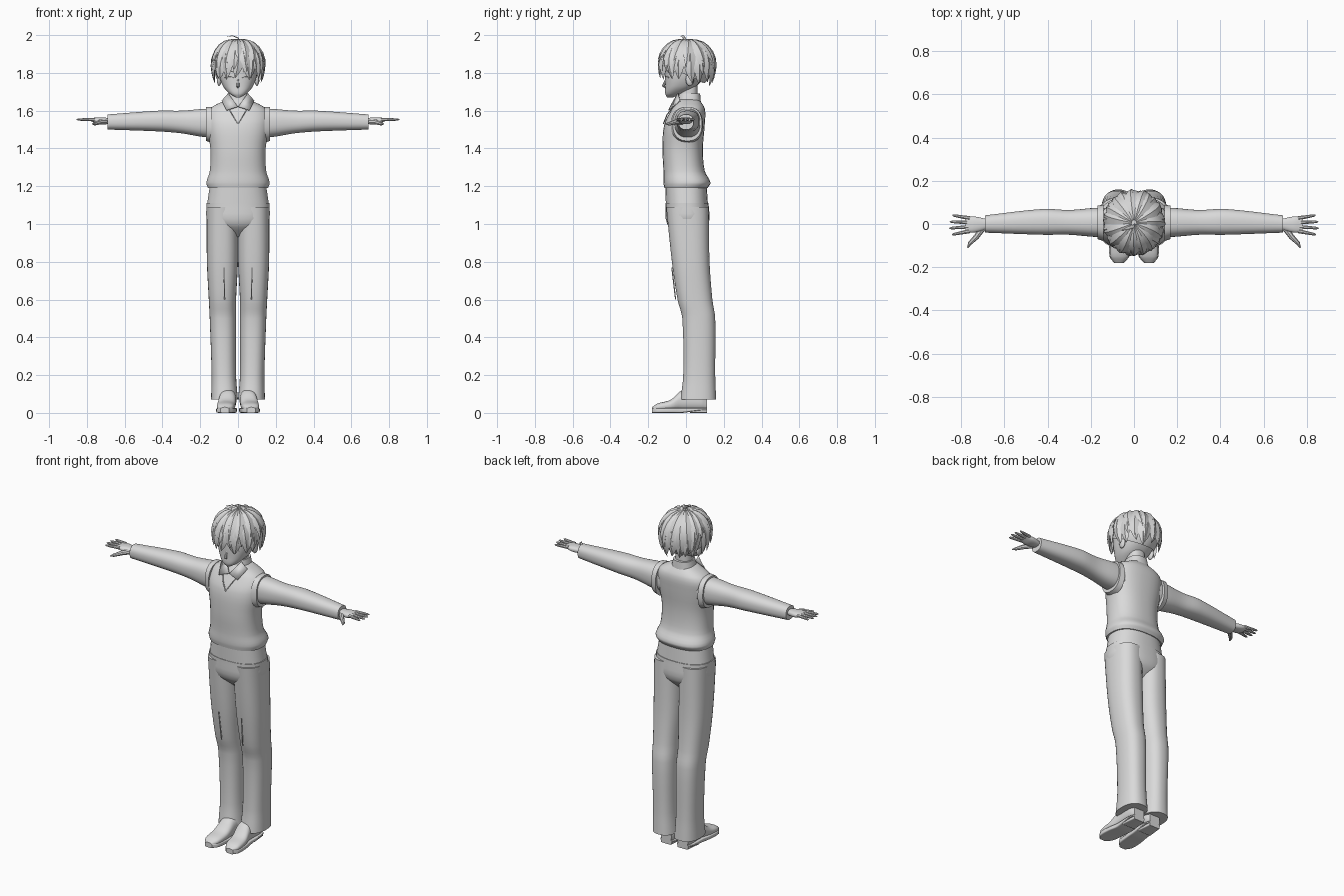
import bpy, bmesh, random
from math import sin, cos, pi
from mathutils import Vector, Matrix

random.seed(7)
old = bpy.data.objects.get("Cube")
if old:
    bpy.data.objects.remove(old, do_unlink=True)

shade = (.7, .7, .7, 1)
grey = bpy.data.materials.new("plain grey")
grey.use_nodes = True
grey.diffuse_color = shade
grey.node_tree.nodes["Principled BSDF"].inputs["Base Color"].default_value = shade


def finish(name, bm, mirror=False, angle=.7):
    """Turn a bmesh into a shaded object, optionally mirrored left to right."""
    bmesh.ops.recalc_face_normals(bm, faces=bm.faces[:])
    mesh = bpy.data.meshes.new(name)
    bm.to_mesh(mesh)
    bm.free()
    mesh.materials.append(grey)
    part = bpy.data.objects.new(name, mesh)
    bpy.context.collection.objects.link(part)
    bpy.ops.object.select_all(action="DESELECT")
    part.select_set(True)
    bpy.context.view_layer.objects.active = part
    bpy.ops.object.shade_smooth_by_angle(angle=angle)
    if mirror:
        modifier = part.modifiers.new("Mirror", "MIRROR")
        modifier.use_mirror_merge = False
    return part


def skin(bm, rings):
    """Bridge rings of points with quads and close both ends."""
    rings = [[bm.verts.new(point) for point in ring] for ring in rings]
    for lower, upper in zip(rings, rings[1:]):
        for i in range(len(lower)):
            bm.faces.new((lower[i - 1], lower[i], upper[i], upper[i - 1]))
    bm.faces.new(rings[0])
    bm.faces.new(rings[-1])


def spline(rows, steps=4):
    """Smooth in-between sections; the first column is the position."""
    rows = [Vector(row) for row in rows]
    last = len(rows) - 1

    def slope(i):
        before, after = rows[max(i - 1, 0)], rows[min(i + 1, last)]
        return (after - before) / (after[0] - before[0])

    result = []
    for i in range(last):
        start, end = rows[i], rows[i + 1]
        gap = end[0] - start[0]
        for k in range(steps):
            t = k / steps
            blend = t * t * (3 - 2 * t)
            bend = slope(i) * t * (1 - t) ** 2 - slope(i + 1) * t * t * (1 - t)
            result.append(start.lerp(end, blend) + bend * gap)
    return result + [rows[last]]


def loft(name, axis, rows, mirror=False, power=2.4, sides=32):
    """Rounded sections along an axis: position, then low and high each way."""
    def squash(value):
        return abs(value) ** (2 / power) * (1 if value > 0 else -1)

    rings = []
    for place, low, high, near, far in spline(rows):
        ring = []
        for i in range(sides):
            turn = 2 * pi * (i + .5) / sides
            a = (low + high + (high - low) * squash(cos(turn))) / 2
            b = (near + far + (far - near) * squash(sin(turn))) / 2
            ring.append({"x": (place, a, b), "y": (a, place, b), "z": (a, b, place)}[axis])
        rings.append(ring)
    bm = bmesh.new()
    skin(bm, rings)
    return finish(name, bm, mirror)


def body(name, rows):
    """Upright loft, equal on both sides: height, half width, front, back."""
    return loft(name, "z", [(z, -half, half, front, back) for z, half, front, back in rows])


def sweep(bm, points, widths, flat=1, normals=None, sides=8):
    """Tapered tube through points, flattened along its normals."""
    points = [Vector(point) for point in points]
    rings = []
    for k, point in enumerate(points):
        along = points[min(k + 1, len(points) - 1)] - points[max(k - 1, 0)]
        along.normalize()
        out = normals[k] if normals else Vector((.1, -.3, 1))
        side = along.cross(out).normalized()
        out = side.cross(along)
        ring = []
        for i in range(sides):
            turn = 2 * pi * i / sides
            ring.append(point + widths[k] * (side * cos(turn) + out * flat * sin(turn)))
        rings.append(ring)
    skin(bm, rings)


def ridge(name, points, width=.003):
    bm = bmesh.new()
    sweep(bm, points, [width] * len(points), sides=6)
    finish(name, bm, mirror=True)


# Knitted vest with a bulging hem, a V neckline and trimmed armholes
body("vest", [
    (1.19, .16, -.115, .115), (1.22, .168, -.12, .13), (1.28, .15, -.12, .1),
    (1.4, .147, -.125, .09), (1.53, .166, -.115, .1), (1.61, .15, -.075, .1),
    (1.66, .06, -.045, .07)])
ridge("vest_neckline", [(.06, -.06, 1.63), (.03, -.1, 1.58), (0, -.12, 1.53)])
loft("armhole_trim", "x", [(.14, -.08, .09, 1.43, 1.62), (.17, -.07, .085, 1.44, 1.62)], mirror=True)

# Shirt collar
body("collar_band", [(1.63, .07, -.05, .08), (1.69, .055, -.04, .075)])
bm = bmesh.new()
flap = [(0, -.08, 1.62), (.05, -.04, 1.69), (.085, -.03, 1.65), (.06, -.09, 1.6)]
bm.faces.new([bm.verts.new(corner) for corner in flap])
collar_flap = finish("collar_flap", bm, mirror=True)
collar_flap.modifiers.new("Thickness", "SOLIDIFY").thickness = .006

# Sleeves
loft("sleeve", "x", [
    (.12, -.06, .075, 1.46, 1.61), (.18, -.06, .075, 1.46, 1.61), (.3, -.05, .065, 1.48, 1.6),
    (.42, -.05, .07, 1.49, 1.6), (.69, -.04, .04, 1.5, 1.58)], mirror=True)

# Hands: palm, four fingers and a thumb
loft("palm", "x", [
    (.67, -.02, .02, 1.53, 1.56), (.74, -.04, .035, 1.53, 1.565),
    (.78, -.035, .03, 1.545, 1.56)], mirror=True)
bm = bmesh.new()
for finger in range(4):
    root = Vector((.76, .027 - .02 * finger, 1.553))
    reach = Vector((.1 - .012 * abs(finger - 1.6), root.y / 2, 0))
    sweep(bm, [root + reach * t for t in (0, .5, .9, 1)], [.01, .008, .006, .002])
sweep(bm, [(.7, -.02, 1.54), (.73, -.06, 1.54), (.76, -.09, 1.53), (.77, -.11, 1.53)],
      [.014, .013, .009, .003])
finish("fingers", bm, mirror=True)

# Trousers: waistband, hips and two legs with flared hems
body("waistband", [(1.1, .165, -.107, .117), (1.2, .15, -.11, .11)])
body("hips", [(.93, .04, -.03, .06), (1, .155, -.1, .12), (1.11, .168, -.11, .12)])
loft("trouser_leg", "z", [
    (.07, 0, .143, -.03, .16), (.2, .01, .14, -.015, .155), (.5, .01, .15, -.02, .155),
    (.6, .01, .155, -.045, .14), (.8, 0, .165, -.075, .125), (1.09, 0, .167, -.105, .12)],
    mirror=True)
ridge("knee_crease", [(.07, -.055, .6), (.075, -.075, .77)])

# Shoes: uppers, soles sharing their outline, and heels
shoe = [(-.18, .05, .09, .03), (-.15, .025, .11, .05), (-.08, .015, .11, .07),
        (-.02, .01, .1, .12), (.08, .01, .1, .12), (.11, .02, .09, .09)]
loft("shoe_upper", "y", [(y, inner, outer, .01, top) for y, inner, outer, top in shoe], mirror=True)
rim = .003
loft("shoe_sole", "y", [(y, inner - rim, outer + rim, .014 if y > 0 else 0, .026)
                        for y, inner, outer, top in shoe], mirror=True, power=6)
loft("shoe_heel", "y", [(.02, .01, .1, 0, .02), (.11, .02, .09, 0, .02)], mirror=True, power=6)

# Neck, head and face
body("neck", [(1.62, .05, -.035, .06), (1.76, .045, -.035, .06)])
body("head", [
    (1.67, .012, -.1, -.07), (1.69, .045, -.11, -.02), (1.73, .08, -.11, .055),
    (1.8, .103, -.11, .11), (1.9, .1, -.1, .11), (1.95, .03, -.03, .04)])
bm = bmesh.new()
sweep(bm, [(0, -.1, 1.78), (0, -.12, 1.73), (0, -.105, 1.72)], [.004, .008, .004],
      normals=[Vector((0, -1, 0))] * 3)
finish("nose", bm)
for name, height in (("upper_lashes", 1.775), ("eyebrow", 1.805)):
    arc = [(.02 + .05 * t, -.107 + .015 * t * t, height + .03 * t * (1 - t)) for t in (0, .3, .6, 1)]
    ridge(name, arc)
bm = bmesh.new()
bmesh.ops.create_uvsphere(bm, u_segments=16, v_segments=10, radius=1, matrix=(
    Matrix.Translation((.1, .02, 1.765)) @ Matrix.Diagonal((.012, .022, .034, 1))))
finish("ear", bm, mirror=True)

# Hair: a trimmed cap beneath layers of pointed locks
centre = Vector((0, .005, 1.84))
bm = bmesh.new()
bmesh.ops.create_uvsphere(bm, u_segments=32, v_segments=20, radius=1, matrix=(
    Matrix.Translation(centre) @ Matrix.Diagonal((.125, .135, .132, 1))))
bmesh.ops.bisect_plane(bm, geom=bm.verts[:] + bm.edges[:] + bm.faces[:],
                       plane_co=(0, 0, 1.79), plane_no=(0, .45, 1), clear_inner=True)
finish("hair_cap", bm)


def scalp(turn, drop, lift):
    """Point on the hair surface: turn from the front, drop from the crown."""
    spread = sin(drop)
    if drop > pi / 2:
        spread = (1 + spread) / 2
    offset = Vector((.13 * spread * sin(turn), -.14 * spread * cos(turn), .135 * cos(drop)))
    return centre + offset * (1 + lift)


bm = bmesh.new()
for layer in range(3):
    count = 15 + 2 * layer
    for i in range(count):
        turn = 2 * pi * (i + layer / 2) / count + random.uniform(-.08, .08)
        start = .1 + .4 * layer
        stop = 1.55 + .35 * layer + random.uniform(-.12, .12) - .12 * cos(turn)
        if cos(turn) > .4:
            stop = min(stop, 2.1)
        swirl = random.uniform(-.18, .18)
        points, widths = [], []
        for k in range(7):
            t = k / 6
            lift = .01 - .02 * layer + .11 * t ** 1.5
            points.append(scalp(turn + swirl * t * t, start + (stop - start) * t, lift))
            widths.append(.001 + .033 * min(1, .25 + 2 * t) * (1 - t ** 3))
        normals = [(point - centre).normalized() for point in points]
        sweep(bm, points, widths, flat=.4, normals=normals, sides=4)
finish("hair_locks", bm, angle=.5)

# Stray curl on the crown
bm = bmesh.new()
sweep(bm, [(.01, 0, 1.96), (0, -.01, 1.985), (-.03, -.02, 1.997), (-.06, -.03, 1.99)],
      [.006, .008, .007, .001], flat=.35, sides=4)
finish("hair_curl", bm)
